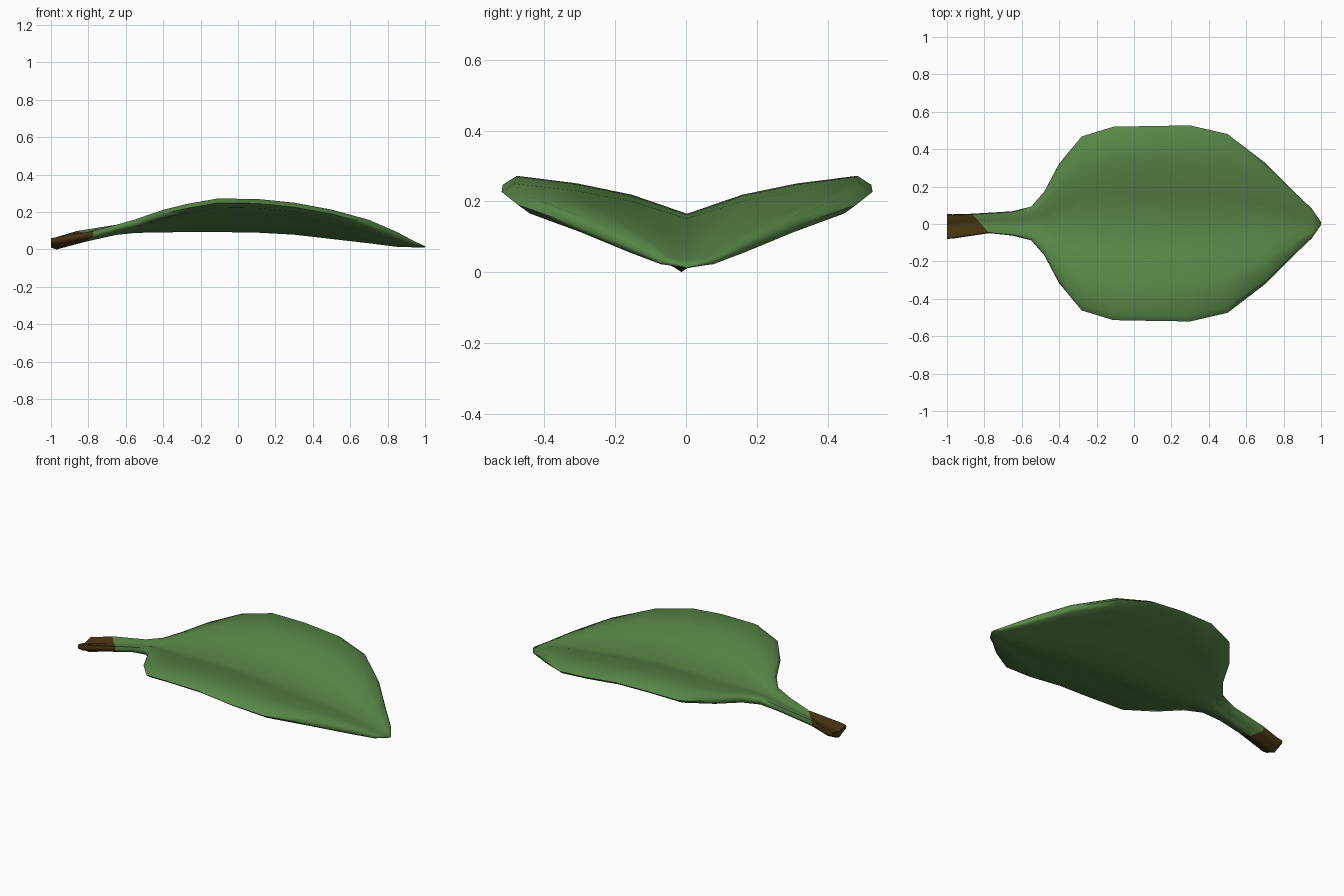
import bpy, bmesh

if "Cube" in bpy.data.objects:
    bpy.data.objects.remove(bpy.data.objects["Cube"])

def material(name, rgb):
    m = bpy.data.materials.new(name)
    m.diffuse_color = (*rgb, 1)
    m.use_nodes = True
    m.node_tree.nodes["Principled BSDF"].inputs["Base Color"].default_value = m.diffuse_color
    return m

# Stations along the leaf: x, half width, midrib underside z, rim top z, midrib thickness
STATIONS = [
    (-1.00, 0.067, 0.010, 0.060, 0.035),
    (-0.97, 0.065, 0.000, 0.066, 0.050),
    (-0.82, 0.052, 0.040, 0.098, 0.048),
    (-0.65, 0.065, 0.078, 0.132, 0.045),
    (-0.55, 0.090, 0.088, 0.160, 0.055),
    (-0.48, 0.170, 0.090, 0.185, 0.060),
    (-0.40, 0.320, 0.091, 0.212, 0.065),
    (-0.28, 0.465, 0.093, 0.242, 0.070),
    (-0.11, 0.517, 0.093, 0.272, 0.072),
    (0.10, 0.521, 0.090, 0.270, 0.072),
    (0.30, 0.524, 0.079, 0.250, 0.072),
    (0.50, 0.478, 0.056, 0.213, 0.070),
    (0.70, 0.325, 0.033, 0.158, 0.066),
    (0.85, 0.175, 0.014, 0.093, 0.055),
    (0.95, 0.080, 0.011, 0.040, 0.026),
    (1.00, 0.008, 0.011, 0.018, 0.006),
]
# Cross-section: fraction of the half width, share of the rise to the rim
PROFILE = [(0, 0), (0.3, 0.5), (0.6, 0.8), (0.93, 1.0)]
BROWN_END = 2   # station where the brown stem end stops


def ring(bm, i):
    x, w, z, rim, t = STATIONS[i]
    shift = -0.013 if i < 2 else 0.003
    skew = 0.9 if i == BROWN_END else 0

    def top(f, g):
        return z + t + (rim - z - t) * g

    def thick(f):
        return t * (1 - 0.35 * f)

    pts = [(f, top(f, g)) for f, g in reversed(PROFILE)]
    pts += [(-f, top(f, g)) for f, g in PROFILE[1:]]
    edge = top(1, 1) - thick(1) * 0.5
    pts += [(-1, edge)]
    pts += [(-f, top(f, g) - thick(f)) for f, g in reversed(PROFILE)]
    pts += [(f, top(f, g) - thick(f)) for f, g in PROFILE[1:]]
    pts += [(1, edge)]
    return [bm.verts.new((x - skew * f * w, f * w + shift, max(h, 0))) for f, h in pts]


# Leaf blade and stem as one loft
bm = bmesh.new()
rings = [ring(bm, i) for i in range(len(STATIONS))]
n = len(rings[0])
for i in range(len(rings) - 1):
    for k in range(n):
        j = (k + 1) % n
        f = bm.faces.new((rings[i][k], rings[i][j], rings[i + 1][j], rings[i + 1][k]))
        f.material_index = 1 if i < BROWN_END else 0
cap = bm.faces.new(rings[0])
cap.material_index = 1
bm.faces.new(rings[-1])
bmesh.ops.recalc_face_normals(bm, faces=bm.faces)

mesh = bpy.data.meshes.new("leaf")
bm.to_mesh(mesh)
bm.free()
mesh.materials.append(material("leaf green", (0.10, 0.245, 0.065)))
mesh.materials.append(material("stem brown", (0.065, 0.036, 0.006)))
leaf = bpy.data.objects.new("leaf", mesh)
bpy.context.collection.objects.link(leaf)

# Smooth shading with a sharp cut end
bpy.context.view_layer.objects.active = leaf
leaf.select_set(True)
bpy.ops.object.shade_smooth_by_angle(angle=1.2)
